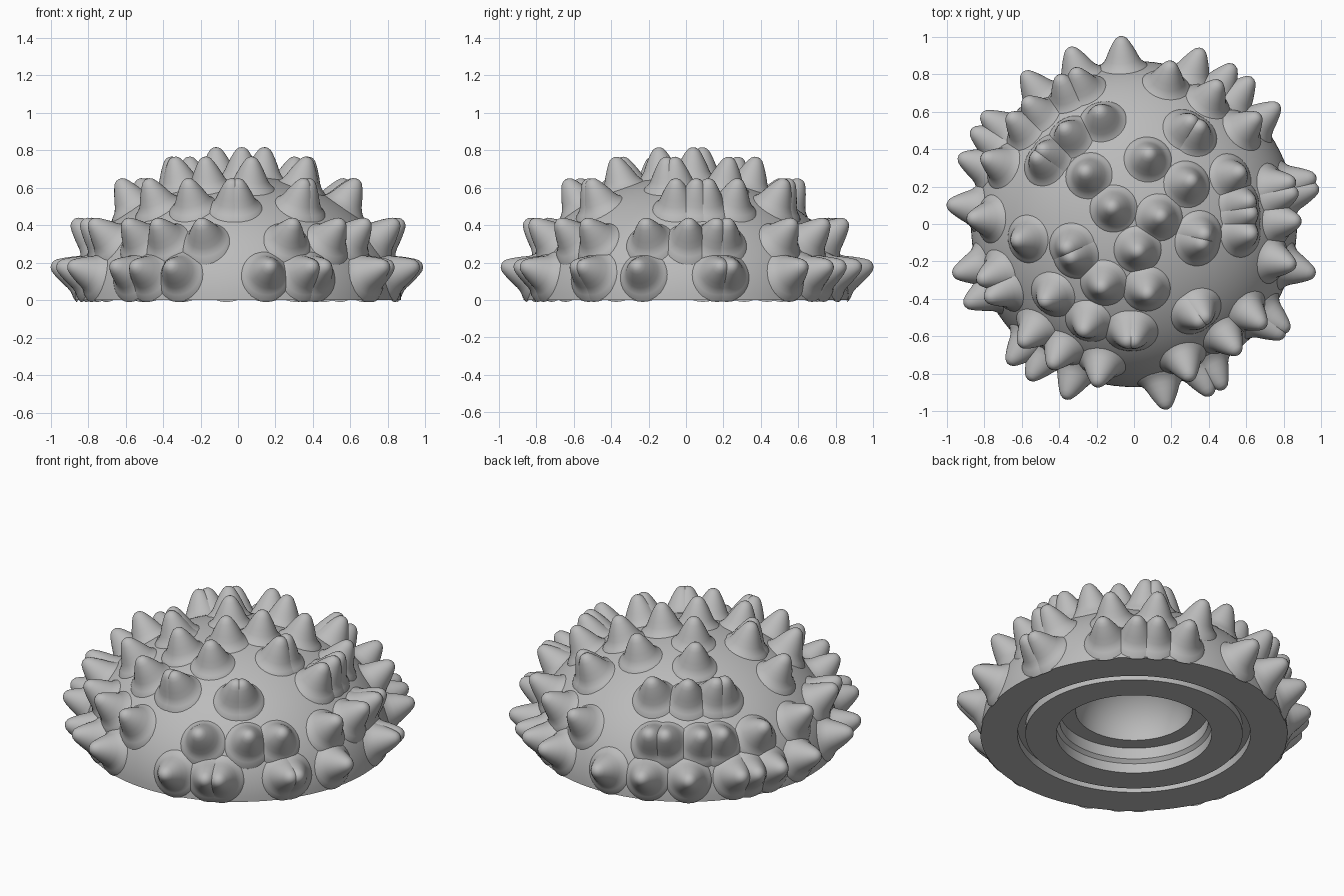
import bpy, bmesh, math
from mathutils import Vector

default = bpy.data.objects.get("Cube")
if default:
    bpy.data.objects.remove(default, do_unlink=True)

RADIUS, HEIGHT = 0.87, 0.665
UPWARD_LEAN = 1.2  # spikes lean slightly above the surface normal

grey = bpy.data.materials.new("plain_grey")
grey.use_nodes = True
colour = (0.5, 0.5, 0.5, 1)
grey.diffuse_color = colour
grey.node_tree.nodes["Principled BSDF"].inputs["Base Color"].default_value = colour


def lathe(name, profile, steps):
    """Spin a list of (radius, z) points around the z axis into a mesh."""
    bm = bmesh.new()
    verts = [bm.verts.new((r, 0, z)) for r, z in profile]
    edges = [bm.edges.new(pair) for pair in zip(verts, verts[1:])]
    bmesh.ops.spin(bm, geom=verts + edges, axis=(0, 0, 1), cent=(0, 0, 0),
                   angle=math.tau, steps=steps)
    bmesh.ops.remove_doubles(bm, verts=bm.verts, dist=0.0002)
    bmesh.ops.recalc_face_normals(bm, faces=bm.faces)
    mesh = bpy.data.meshes.new(name)
    bm.to_mesh(mesh)
    bm.free()
    mesh.materials.append(grey)
    return mesh


def add(name, mesh):
    obj = bpy.data.objects.new(name, mesh)
    bpy.context.collection.objects.link(obj)
    return obj


def arc(r, z0, h, n):
    """Quarter ellipse from the axis down to radius r."""
    return [(r * math.sin(i / n * math.pi / 2), z0 + h * math.cos(i / n * math.pi / 2))
            for i in range(n + 1)]


# Dome with a grooved underside and a stepped, domed cavity
groove = [(0.66, 0), (0.66, 0.05), (0.615, 0.05), (0.615, 0)]
socket = [(0.44, 0), (0.44, 0.06), (0.42, 0.08), (0.42, 0.15), (0.33, 0.15)]
cavity = arc(0.33, 0.15, 0.3, 12)[::-1]
dome = add("dome", lathe("dome", arc(RADIUS, 0, HEIGHT, 32) + groove + socket + cavity[1:], 96))
bpy.context.view_layer.objects.active = dome
dome.select_set(True)
bpy.ops.object.shade_smooth_by_angle(angle=math.radians(35))

# One spike with a softly flared foot and a rounded tip
spike = lathe("spike", [(0.146, -0.032), (0.132, -0.012), (0.117, 0.001), (0.103, 0.015),
                        (0.09, 0.036), (0.076, 0.068), (0.06, 0.1), (0.045, 0.127),
                        (0.031, 0.147), (0.016, 0.157), (0, 0.16)], 32)
spike.polygons.foreach_set("use_smooth", [True] * len(spike.polygons))

# Spike rings: height of the foot on the dome, then headings in degrees
rings = {
    "lower": (0.138, [11, 14.5, 39.5, 51, 58, 69, 94, 110, 126, 144, 150, 159, 174, 195.5,
                      205.5, 228, 236, 248.5, 280, 294, 298.5, 323, 325.5, 344.5]),
    "middle": (0.32, [1, 11, 15, 41, 59, 77, 111, 117, 131, 139, 156, 178, 200, 207,
                      227, 240, 257, 290, 309, 322, 345.5]),
    "upper": (0.505, [355, 5, 11, 26, 56, 61, 107, 126, 141, 145.5, 188, 221, 245, 267, 270,
                      304, 307]),
    "crown": (0.61, [37, 78, 133, 200, 208, 243, 281, 344, 351]),
    "top": (0.657, [15, 143, 278]),
}
for ring, (z, headings) in rings.items():
    r = RADIUS * math.sqrt(1 - (z / HEIGHT) ** 2)
    for i, heading in enumerate(headings):
        a = math.radians(heading)
        foot = Vector((r * math.cos(a), r * math.sin(a), z))
        axis = Vector((foot.x / RADIUS ** 2, foot.y / RADIUS ** 2,
                       UPWARD_LEAN * z / HEIGHT ** 2))
        obj = add(f"{ring}_spike_{i + 1}", spike)
        obj.location = foot
        obj.rotation_mode = "QUATERNION"
        obj.rotation_quaternion = axis.to_track_quat("Z", "Y")
